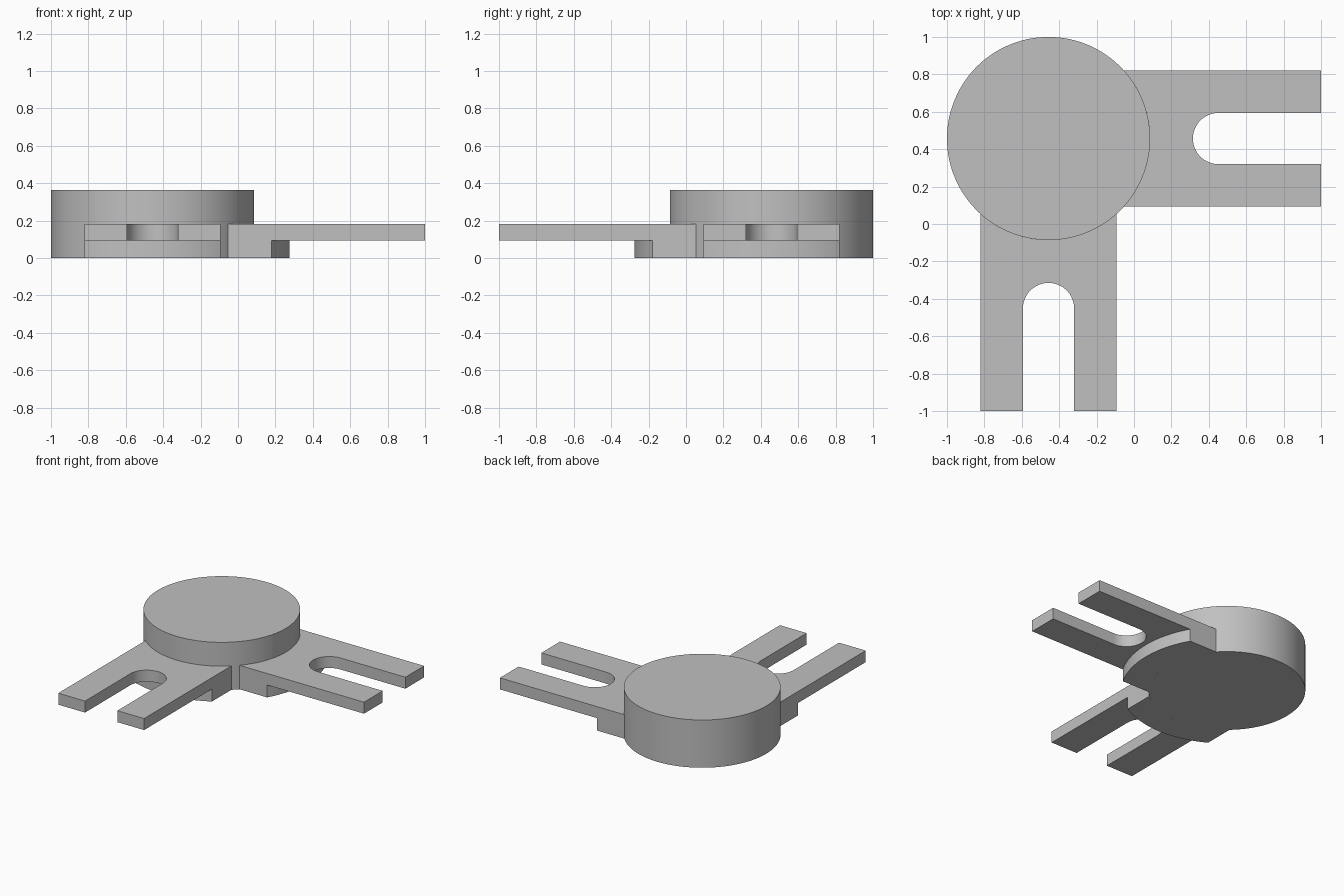
import bpy, bmesh, math
from mathutils import Matrix, Vector

cube = bpy.data.objects.get("Cube")
if cube:
    bpy.data.objects.remove(cube, do_unlink=True)

CENTRE = Vector((-0.457, 0.457, 0))
HUB_R, HUB_TOP = 0.543, 0.365
FOOT_R = 0.733
HALF_W = 0.363
PLATE_LOW, PLATE_TOP = 0.095, 0.183
REACH = 1.457
SLOT_R, SLOT_X = 0.137, 0.909

grey = bpy.data.materials.new("plain grey")
grey.use_nodes = True
colour = (0.53, 0.53, 0.53, 1)
grey.diffuse_color = colour
grey.node_tree.nodes["Principled BSDF"].inputs["Base Color"].default_value = colour


def arc(radius, start, end, steps, cx=0.0):
    """Points along an arc centred on (cx, 0)."""
    angles = [start + (end - start) * i / steps for i in range(steps + 1)]
    return [(cx + radius * math.cos(a), radius * math.sin(a)) for a in angles]


def prism(name, outline, low, high, turn=0.0):
    """Extrude an outline upward and turn it about the hub axis."""
    bm = bmesh.new()
    base = bm.faces.new([bm.verts.new((x, y, low)) for x, y in outline])
    extruded = bmesh.ops.extrude_face_region(bm, geom=[base], use_keep_orig=True)
    top = [v for v in extruded["geom"] if isinstance(v, bmesh.types.BMVert)]
    bmesh.ops.translate(bm, verts=top, vec=(0, 0, high - low))
    bmesh.ops.recalc_face_normals(bm, faces=bm.faces)
    bm.transform(Matrix.Translation(CENTRE) @ Matrix.Rotation(turn, 4, "Z"))
    mesh = bpy.data.meshes.new(name)
    bm.to_mesh(mesh)
    bm.free()
    mesh.materials.append(grey)
    obj = bpy.data.objects.new(name, mesh)
    bpy.context.collection.objects.link(obj)
    bpy.ops.object.select_all(action="DESELECT")
    obj.select_set(True)
    bpy.context.view_layer.objects.active = obj
    bpy.ops.object.shade_smooth_by_angle(angle=math.radians(30))


# Round hub
prism("hub", arc(HUB_R, 0, 2 * math.pi, 128)[:-1], 0, HUB_TOP)

# Arm outlines wrap around the hub and lie along +x
hub_angle = math.asin(HALF_W / HUB_R)
foot_angle = math.asin(HALF_W / FOOT_R)
inner = arc(HUB_R, hub_angle, -hub_angle, 40)
slot = arc(SLOT_R, 1.5 * math.pi, 0.5 * math.pi, 32, SLOT_X)
fork = inner + [(REACH, -HALF_W), (REACH, -SLOT_R)] + slot + [(REACH, SLOT_R), (REACH, HALF_W)]
step = inner + arc(FOOT_R, -foot_angle, foot_angle, 32)

# Forked arms, each with a curved step beneath
for side, turn in (("left", 0), ("front", -math.pi / 2)):
    prism(side + "_forked_arm", fork, PLATE_LOW, PLATE_TOP, turn)
    prism(side + "_arm_step", step, 0, PLATE_LOW, turn)
